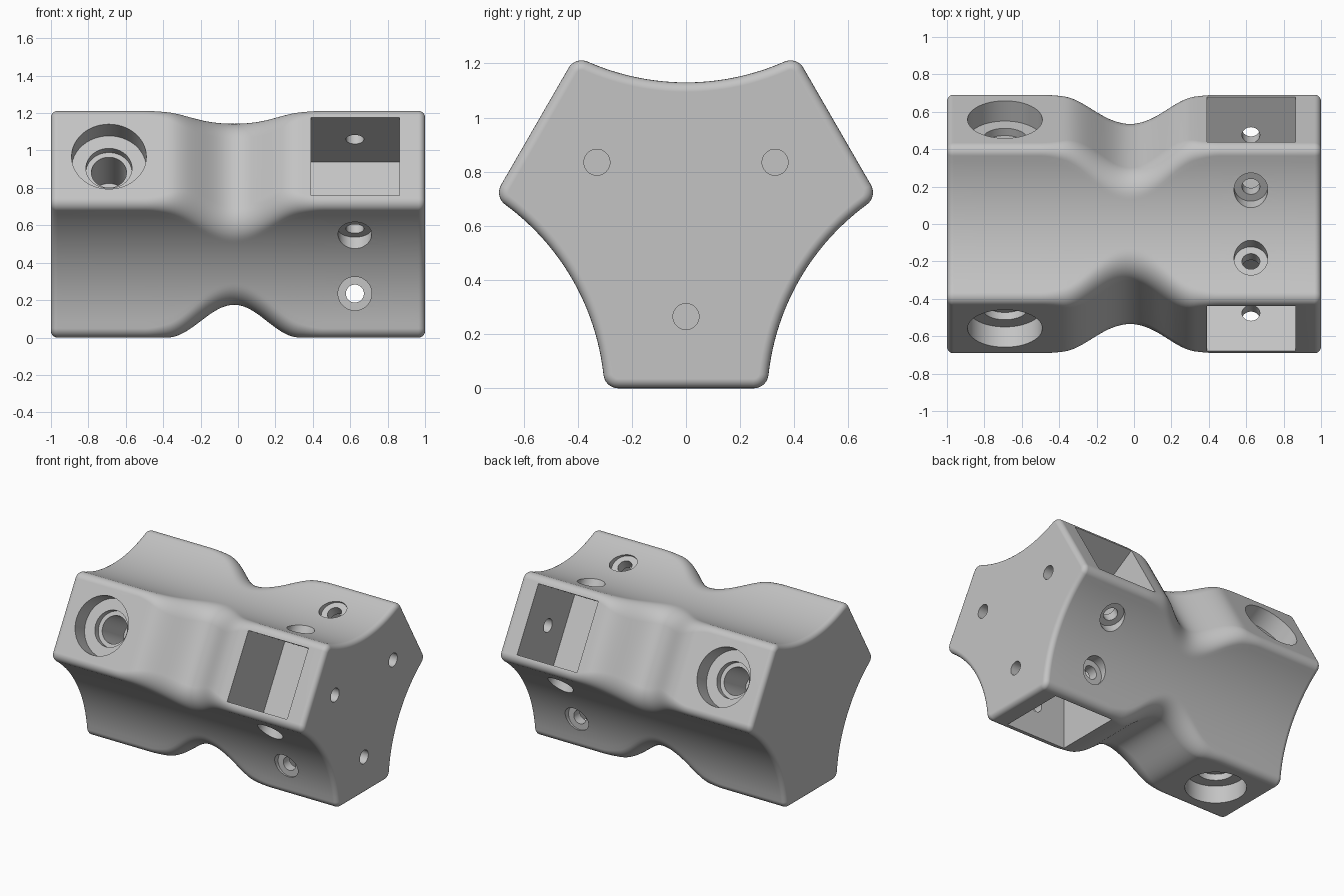
import bpy, bmesh, math
from mathutils import Vector, Matrix

if "Cube" in bpy.data.objects:
    bpy.data.objects.remove(bpy.data.objects["Cube"])

CZ = 0.645            # height of the long axis
ARC_R, ARC_D = 0.90, 1.385   # concave flank: radius, distance of its centre from the axis
NECK_X = -0.02


def lerp_smooth(t):
    t = max(0.0, min(1.0, t))
    return t * t * (3 - 2 * t)


def section(d, r, e):
    """Three-lobed outline: flats at distance d, edge fillet r, all inset by e."""
    d, r, R = d - e, max(r - e, 0.01), ARC_R + e
    c = Vector((ARC_D * math.cos(math.pi / 6), -ARC_D / 2))
    fz = -d + r
    f = Vector((c.x - math.sqrt((R + r) ** 2 - (fz - c.y) ** 2), fz))
    pts = [Vector((0, -d))]
    tang = (c - f).normalized()
    a1 = math.atan2(tang.y, tang.x)
    for i in range(11):                       # fillet
        a = -math.pi / 2 + (a1 + math.pi / 2) * i / 10
        pts.append(f + r * Vector((math.cos(a), math.sin(a))))
    # concave flank up to its middle
    b0 = math.atan2(-tang.y, -tang.x) % (2 * math.pi)
    b1 = math.radians(150)
    for i in range(1, 11):
        b = b0 + (b1 - b0) * i / 10
        pts.append(c + R * Vector((math.cos(b), math.sin(b))))
    half = pts
    # mirror the half lobe, then repeat it three times
    lobe = [Vector((-p.x, p.y)) for p in reversed(half[1:-1])] + half
    out = []
    for k in range(3):
        rot = Matrix.Rotation(k * 2 * math.pi / 3, 2)
        out += [rot @ p for p in lobe]
    return out


def new_object(name, bm):
    bmesh.ops.recalc_face_normals(bm, faces=bm.faces[:])
    me = bpy.data.meshes.new(name)
    bm.to_mesh(me)
    bm.free()
    ob = bpy.data.objects.new(name, me)
    bpy.context.collection.objects.link(ob)
    return ob


def loft(name, rings):
    bm = bmesh.new()
    vs = [[bm.verts.new(p) for p in ring] for ring in rings]
    n = len(vs[0])
    for a, b in zip(vs, vs[1:]):
        for i in range(n):
            j = (i + 1) % n
            bm.faces.new((a[i], a[j], b[j], b[i]))
    bm.faces.new(vs[0])
    bm.faces.new(vs[-1])
    return new_object(name, bm)


def lathe(name, profile, origin, axis, segs=48):
    """Stepped round cutter from (radius, distance along axis) pairs."""
    q = Vector((0, 0, 1)).rotation_difference(Vector(axis))
    rings = []
    for r, h in profile:
        rings.append([Vector(origin) + q @ Vector((r * math.cos(2 * math.pi * i / segs),
                      r * math.sin(2 * math.pi * i / segs), h)) for i in range(segs)])
    return loft(name, rings)


# Body: stations along the length with rounded ends and a narrowed neck
stations = []
E = 0.035
for i in range(6):
    a = math.pi / 2 * i / 5
    stations.append((-1 + E * (1 - math.cos(a)), E * (1 - math.sin(a))))
ends = [(-x, e) for x, e in reversed(stations)]
stations += [(-0.75, 0), (-0.6, 0)] + [(-0.52 + 1.0 * i / 44, 0) for i in range(45)] + [(0.6, 0), (0.8, 0)] + ends
rings = []
for x, e in stations:
    u = abs(x - NECK_X) / (0.36 if x < NECK_X else 0.35)
    d = CZ - (0.175 * (0.5 + 0.5 * math.cos(math.pi * u)) if u < 1 else 0)
    r = 0.055 + 0.10 * lerp_smooth((0.48 - abs(x - NECK_X)) / 0.36)
    rings.append([Vector((x, p.x, p.y + CZ)) for p in section(d, r, e)])
body = loft("connector_body", rings)

# Cutters for one lobe, repeated around the axis
for k in range(3):
    cutters = [
        lathe("stepped_bore", [(0.2, 0.05), (0.2, -0.125), (0.123, -0.125), (0.123, -0.17),
                               (0.094, -0.17), (0.094, -0.45)], (-0.69, 0, -CZ), (0, 0, -1)),
        lathe("screw_hole", [(0.09, -0.6), (0.09, -0.31), (0.048, -0.31), (0.048, 0.31),
                             (0.09, 0.31), (0.09, 0.6)], (0.625, 0, -0.41), (0, 1, 0)),
        lathe("end_hole", [(0.048, 0.8), (0.048, 1.1)], (0, 0, -0.38), (1, 0, 0)),
    ]
    bm = bmesh.new()
    bmesh.ops.create_cube(bm, size=1, matrix=Matrix.Translation((0.627, 0, -0.42))
                          @ Matrix.Diagonal((0.475, 0.483, 0.5, 1)))
    cutters.append(new_object("square_pocket", bm))
    place = Matrix.Translation((0, 0, CZ)) @ Matrix.Rotation(k * 2 * math.pi / 3, 4, 'X')
    for c in cutters:
        c.data.transform(place)
        c.hide_render = True
        mod = body.modifiers.new("cut", 'BOOLEAN')
        mod.operation, mod.solver, mod.object = 'DIFFERENCE', 'EXACT', c
        bpy.context.view_layer.objects.active = body
        bpy.ops.object.modifier_apply(modifier=mod.name)
        bpy.data.objects.remove(c)

# Colour and shading
mat = bpy.data.materials.new("light_grey")
mat.diffuse_color = (0.55, 0.55, 0.55, 1)
mat.use_nodes = True
mat.node_tree.nodes["Principled BSDF"].inputs["Base Color"].default_value = mat.diffuse_color
body.data.materials.clear()
body.data.materials.append(mat)
for p in body.data.polygons:
    p.material_index = 0
bpy.context.view_layer.objects.active = body
body.select_set(True)
bpy.ops.object.shade_smooth_by_angle(angle=math.radians(30))
wn = body.modifiers.new("weighted_normals", 'WEIGHTED_NORMAL')
wn.keep_sharp = True
